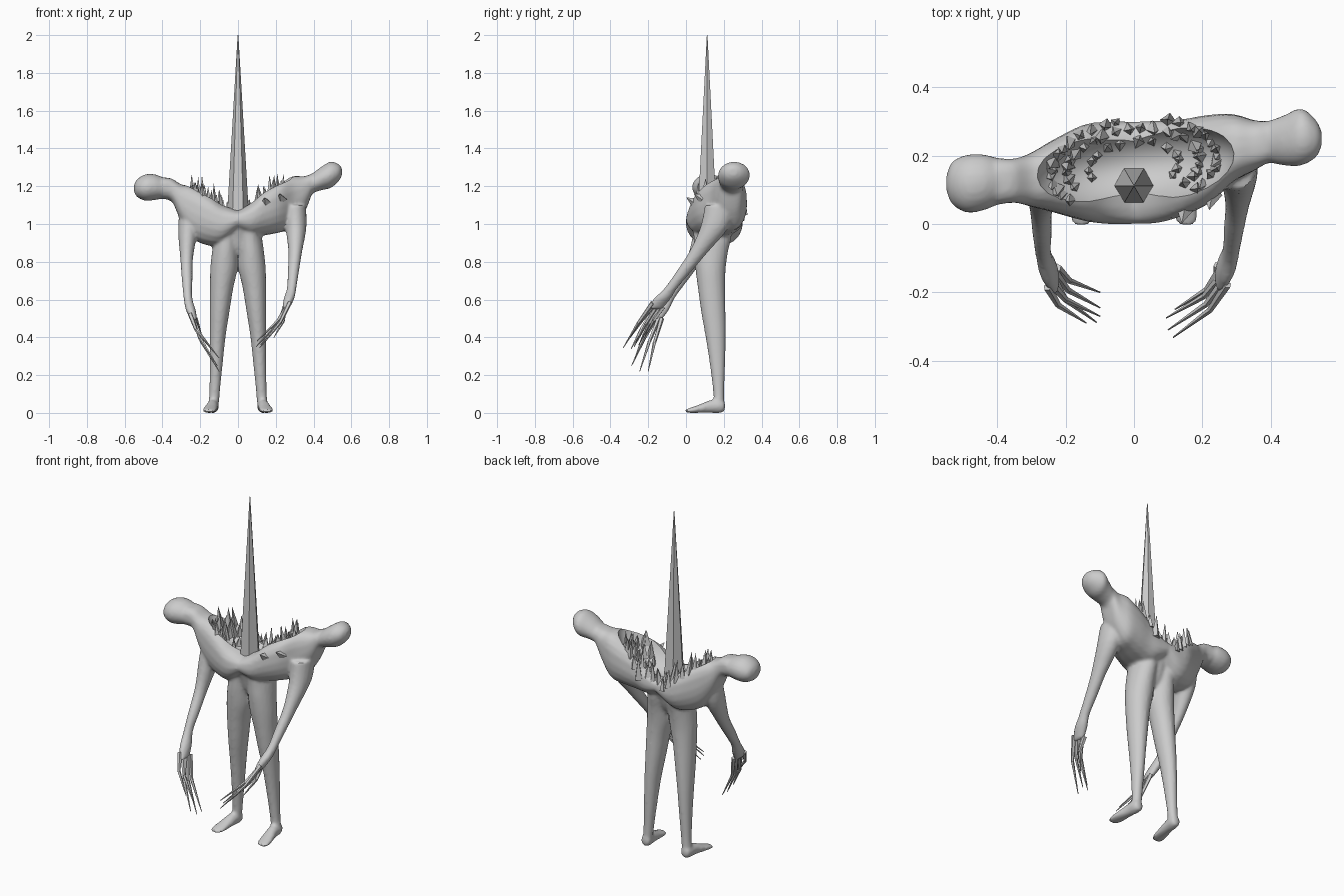
import bpy, bmesh, math, random
from mathutils import Vector, Matrix

if "Cube" in bpy.data.objects:
    bpy.data.objects.remove(bpy.data.objects["Cube"])

random.seed(4)
AXES = {'X': (1, 2), 'Z': (0, 1), 'Y': (0, 2)}


def finish(bm, name, smooth=False):
    bmesh.ops.recalc_face_normals(bm, faces=bm.faces)
    me = bpy.data.meshes.new(name)
    bm.to_mesh(me)
    bm.free()
    ob = bpy.data.objects.new(name, me)
    bpy.context.collection.objects.link(ob)
    for p in me.polygons:
        p.use_smooth = smooth
    return ob


def catmull(secs, steps=4):
    """Smoothly interpolate between cross-sections."""
    out = []
    for i in range(len(secs) - 1):
        p0, p1 = secs[max(i - 1, 0)], secs[i]
        p2, p3 = secs[i + 1], secs[min(i + 2, len(secs) - 1)]
        for s in range(steps):
            t = s / steps
            out.append([0.5 * (2 * b + (c - a) * t + (2 * a - 5 * b + 4 * c - d) * t * t
                               + (3 * b - a - 3 * c + d) * t ** 3)
                        for a, b, c, d in zip(p0, p1, p2, p3)])
    return out + [list(secs[-1])]


def loft(bm, secs, axis, power=1.0, n=20):
    """Closed skin over sections (x, y, z, radius a, radius b) cut across an axis."""
    u, v = AXES[axis]
    rings = []
    for x, y, z, a, b in catmull(secs):
        ring = []
        for k in range(n):
            t = 2 * math.pi * k / n
            c, s = math.cos(t), math.sin(t)
            p = Vector((x, y, z))
            p[u] += a * math.copysign(abs(c) ** power, c)
            p[v] += b * math.copysign(abs(s) ** (power if s > 0 else 1), s)
            ring.append(bm.verts.new(p))
        rings.append(ring)
    for r, q in zip(rings, rings[1:]):
        for k in range(n):
            bm.faces.new((r[k], r[(k + 1) % n], q[(k + 1) % n], q[k]))
    bm.faces.new(rings[0])
    bm.faces.new(rings[-1])


def spike(bm, base, tip, r1, r2=0.0, sides=4, twist=0.0):
    base, tip = Vector(base), Vector(tip)
    d = tip - base
    m = (Matrix.Translation((base + tip) / 2) @ d.to_track_quat('Z', 'Y').to_matrix().to_4x4()
         @ Matrix.Rotation(twist, 4, 'Z'))
    bmesh.ops.create_cone(bm, cap_ends=True, segments=sides, radius1=r1, radius2=r2,
                          depth=d.length, matrix=m)


def apply_mods(ob):
    bpy.context.view_layer.objects.active = ob
    for m in list(ob.modifiers):
        bpy.ops.object.modifier_apply(modifier=m.name)


# split torso halves, each running out to a neck and head
left_half = [(-.55, .12, 1.19, .02, .02), (-.533, .12, 1.19, .062, .048), (-.49, .118, 1.193, .085, .07),
             (-.44, .122, 1.195, .082, .068), (-.395, .125, 1.19, .068, .057), (-.35, .127, 1.18, .065, .06),
             (-.30, .13, 1.11, .08, .10), (-.24, .14, 1.06, .105, .138), (-.15, .15, 1.02, .14, .135),
             (-.08, .15, 1.0, .15, .105), (0, .15, 1.02, .15, .055), (.03, .15, 1.02, .14, .05)]
right_half = [(.55, .25, 1.275, .02, .02), (.533, .25, 1.272, .055, .045), (.49, .255, 1.26, .084, .07),
              (.44, .245, 1.24, .074, .062), (.39, .24, 1.21, .062, .056), (.35, .23, 1.155, .075, .098),
              (.29, .222, 1.115, .10, .138), (.22, .19, 1.09, .13, .135), (.14, .165, 1.06, .142, .12),
              (.07, .153, 1.025, .15, .09), (0, .15, 1.02, .15, .055), (-.03, .15, 1.02, .14, .05)]
body_bm = bmesh.new()
for half in (left_half, right_half):
    loft(body_bm, half[:6], 'X')
    loft(body_bm, half[4:], 'X', 0.72)

# pelvis joining legs and torso
loft(body_bm, [(0, .14, .82, .05, .035), (0, .138, .87, .1, .07), (0, .14, .94, .12, .095),
               (0, .147, 1.01, .115, .125), (0, .15, 1.04, .1, .13)], 'Z')

# legs and feet, mirrored
leg = [(.05, .14, 1.03, .05, .11), (.06, .14, .93, .066, .1), (.068, .132, .85, .07, .09),
       (.075, .13, .76, .072, .08), (.087, .135, .66, .062, .072), (.098, .145, .53, .052, .064),
       (.108, .157, .4, .042, .053), (.116, .167, .25, .034, .04), (.124, .173, .11, .028, .029),
       (.13, .175, .03, .028, .028)]
foot = [(.13, .206, .035, .018, .022), (.131, .185, .036, .03, .036), (.136, .13, .034, .03, .034),
        (.145, .07, .022, .036, .022), (.152, .02, .013, .036, .013), (.155, -.004, .01, .02, .008)]
for s in (1, -1):
    loft(body_bm, [(s * q[0], *q[1:]) for q in leg], 'Z')
    loft(body_bm, [(s * q[0], *q[1:]) for q in foot], 'Y')

# arms reaching down and forward
left_arm = [(-.25, .13, 1.08, .06, .07), (-.265, .11, .96, .052, .07), (-.272, .05, .82, .034, .046),
            (-.269, -.03, .7, .028, .038), (-.265, -.09, .61, .023, .032), (-.25, -.135, .545, .026, .045),
            (-.232, -.17, .49, .016, .04)]
right_arm = [(.30, .18, 1.1, .06, .08), (.307, .15, .98, .055, .075), (.303, .065, .85, .036, .05),
             (.293, -.01, .75, .03, .04), (.284, -.08, .66, .025, .034), (.27, -.125, .605, .028, .045),
             (.252, -.165, .55, .018, .04)]
loft(body_bm, left_arm, 'Z')
loft(body_bm, right_arm, 'Z')
body = finish(body_bm, "body", True)

# mouth cavity carved between the halves
bm = bmesh.new()
bmesh.ops.create_uvsphere(bm, u_segments=32, v_segments=20, radius=1)
CAVITY = (Matrix.Translation((0, .172, 1.285)) @ Matrix.Rotation(math.radians(7), 4, 'Z')
          @ Matrix.Rotation(math.radians(-4), 4, 'Y') @ Matrix.Diagonal((.30, .142, .25, 1)))
bm.transform(CAVITY)
cutter = finish(bm, "mouth_cutter", True)
cutter.hide_render = True

m = body.modifiers.new("fuse", 'REMESH')
m.mode = 'VOXEL'
m.voxel_size = 0.009
m.use_smooth_shade = True
m = body.modifiers.new("soften", 'SMOOTH')
m.factor = 0.5
m.iterations = 4
m = body.modifiers.new("mouth", 'BOOLEAN')
m.operation = 'DIFFERENCE'
m.solver = 'EXACT'
m.object = cutter
apply_mods(body)
bpy.data.objects.remove(cutter)
bpy.ops.object.select_all(action='DESELECT')
body.select_set(True)
bpy.ops.object.shade_smooth_by_angle(angle=math.radians(40))
bpy.context.view_layer.update()

# rows of teeth around the mouth, seated on the body
bm = bmesh.new()
for rho, count, tall in ((.92, 40, .09), (.74, 32, .085), (.5, 18, .05)):
    for i in range(count):
        a = 2 * math.pi * (i + random.uniform(-.25, .25)) / count
        p = CAVITY @ Vector((.9 * rho * math.cos(a), rho * math.sin(a), 0))
        if p.y < .10 and abs(p.x) < .17 or p.y < .2 and abs(p.x) < .09:
            continue
        hit, loc, nor, _ = body.ray_cast(Vector((p.x, p.y, 1.6)), Vector((0, 0, -1)))
        if not hit or loc.z < .98:
            continue
        h = tall * random.uniform(.6, 1.35)
        lean = Vector((random.uniform(-.15, .15) - .4 * p.x, random.uniform(-.25, .1), 1))
        spike(bm, loc - Vector((0, 0, .02)), loc + lean * h, random.uniform(.017, .027), twist=a)
# stray teeth breaking through the front of the right half
for x, z in ((.15, 1.11), (.23, 1.13)):
    hit, loc, nor, _ = body.ray_cast(Vector((x, -1, z)), Vector((0, 1, 0)))
    if hit:
        spike(bm, loc + Vector((0, .02, 0)), loc + Vector((-.01, -.03, .03)), .03)
finish(bm, "teeth")

# tall six-sided central spike
bm = bmesh.new()
spike(bm, (0, .112, 1.01), (0, .112, 2.0), .06, .002, sides=6)
horn = finish(bm, "central_spike")
if max(v.co.x for v in horn.data.vertices) < .057:
    horn.data.transform(Matrix.Translation((0, .112, 0)) @ Matrix.Rotation(math.radians(30), 4, 'Z')
                        @ Matrix.Translation((0, -.112, 0)))

# long thin fingers with one knuckle each
left_tips = [(-.10, -.20, .22), (-.10, -.245, .22), (-.11, -.288, .25), (-.10, -.27, .29), (-.14, -.29, .34)]
right_tips = [(.19, -.22, .40), (.12, -.25, .36), (.095, -.275, .35), (.10, -.31, .38), (.115, -.332, .345)]
for name, arm, tips in (("left_fingers", left_arm, left_tips), ("right_fingers", right_arm, right_tips)):
    bm = bmesh.new()
    side = math.copysign(1, arm[0][0])
    for i, tip in enumerate(tips):
        f = (i - 2) * .014
        root = Vector(arm[-2][:3]) * .4 + Vector(arm[-1][:3]) * .6 + Vector((f * .5 * side, -f, f * .4))
        knuckle = root.lerp(Vector(tip), .45) + Vector((side * .02, -.006, 0))
        spike(bm, root, knuckle, .013, .009, 5)
        spike(bm, knuckle, tip, .009, .002, 5)
    finish(bm, name)
